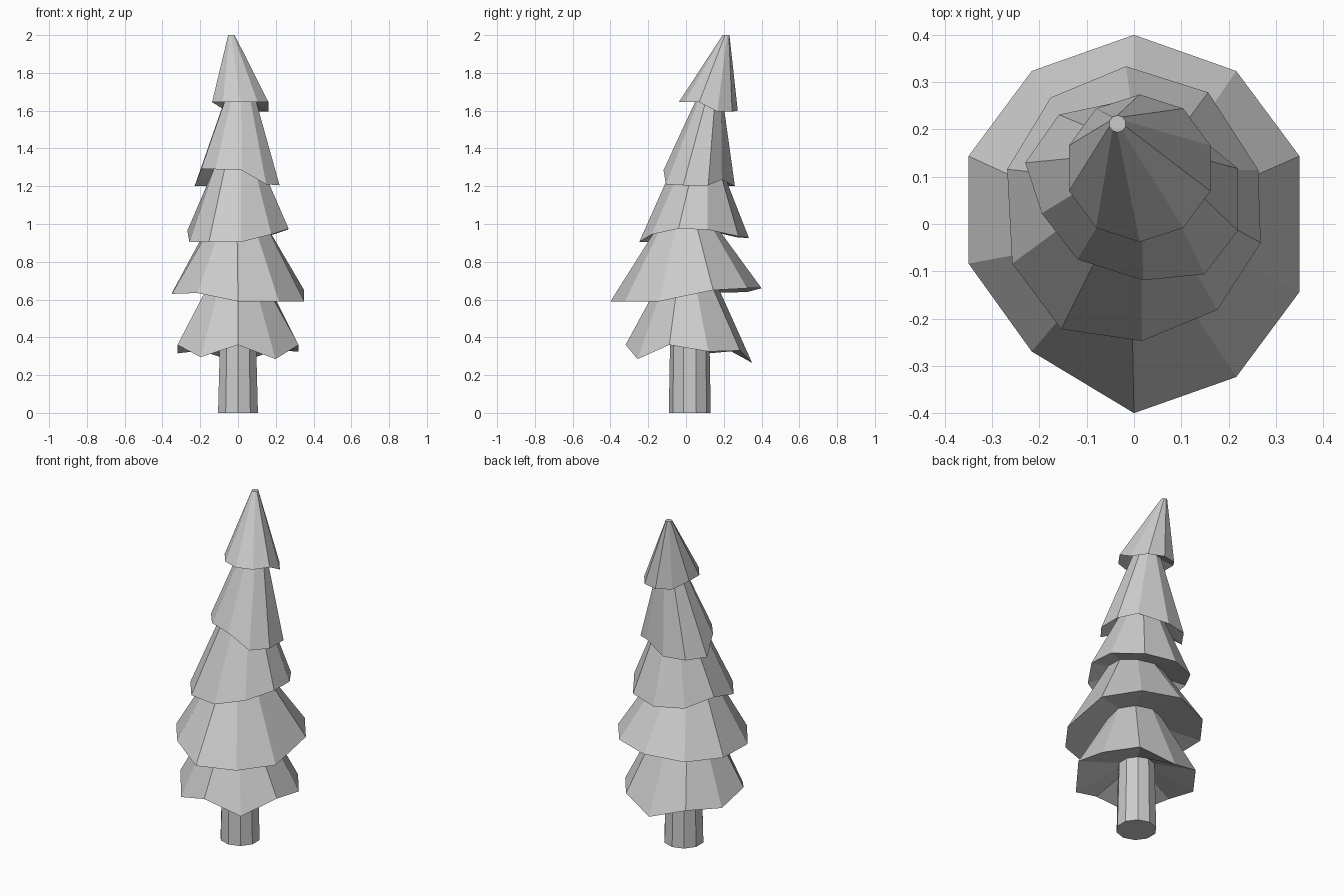
import bpy
import bmesh
from math import sin, cos, radians

SIDES = 10

if "Cube" in bpy.data.objects:
    bpy.data.objects.remove(bpy.data.objects["Cube"], do_unlink=True)

grey = bpy.data.materials.new("plain grey")
grey.use_nodes = True
colour = (0.6, 0.6, 0.6, 1)
grey.diffuse_color = colour
grey.node_tree.nodes["Principled BSDF"].inputs["Base Color"].default_value = colour


def ring(centre, radii, heights, twist=0, nudges=None):
    """Ten-sided ring, counted from the front round by the model's left."""
    points = []
    for i in range(SIDES):
        angle = radians(i * 360 / SIDES + twist)
        dx, dy = (nudges or {}).get(i, (0, 0))
        points.append((centre[0] + radii[0] * sin(angle) + dx,
                       centre[1] - radii[1] * cos(angle) + dy,
                       heights[i]))
    return points


def level(z):
    return [z] * SIDES


def softened(heights, lift):
    """Heights of the hidden neck under a skirt: half as wavy as its hem."""
    mean = sum(heights) / SIDES
    return [mean + (z - mean) * 0.5 + lift for z in heights]


def loft(name, rings, cap_bottom=False, cap_top=False):
    """Join successive rings with flat quads."""
    bm = bmesh.new()
    loops = [[bm.verts.new(p) for p in r] for r in rings]
    for low, high in zip(loops, loops[1:]):
        for i in range(SIDES):
            j = (i + 1) % SIDES
            bm.faces.new((low[i], low[j], high[j], high[i]))
    if cap_bottom:
        bm.faces.new(loops[0][::-1])
    if cap_top:
        bm.faces.new(loops[-1])
    mesh = bpy.data.meshes.new(name)
    bm.to_mesh(mesh)
    bm.free()
    mesh.materials.append(grey)
    obj = bpy.data.objects.new(name, mesh)
    bpy.context.collection.objects.link(obj)
    return obj


# Wavy hem heights of the five skirts, lowest first
hems = [
    [.36, .285, .36, .325, .33, .265, .33, .315, .36, .295],
    [.59, .59, .59, .65, .66, .66, .64, .635, .63, .635],
    [.905, .945, .975, .97, .935, .925, .93, .965, .905, .905],
    [1.285, 1.21, 1.205, 1.205, 1.235, 1.2, 1.2, 1.2, 1.29, 1.29],
    [1.645, 1.645, 1.645, 1.595, 1.595, 1.6, 1.61, 1.645, 1.645, 1.645],
]

# Hem outlines: centre, radii, twist and uneven corners
outlines = [
    ((0, .015), (.337, .335), 0, {}),
    ((0, 0), (.368, .4), 0, {2: (0, -.02), 3: (0, .02), 7: (0, .02),
                             8: (0, .04), 9: (0, .054)}),
    ((0, .043), (.277, .291), 3.5, {2: (0, -.01), 3: (.005, -.035),
                                    4: (.008, -.01), 8: (0, -.02),
                                    9: (-.005, -.02)}),
    ((-.005, .07), (.23, .19), 6, {1: (0, -.035), 2: (0, -.045),
                                   3: (.015, -.03), 4: (.02, -.045),
                                   6: (0, .02), 7: (0, .02),
                                   8: (.02, .03), 9: (0, .02)}),
    ((.012, .118), (.157, .156), 0, {}),
]

# Necks between the skirts, and the blunt tip
necks = [
    ring((0, 0), (.16, .155), softened(hems[1], .055)),
    ring((-.005, .003), (.156, .163), softened(hems[2], .05)),
    ring((.008, .066), (.135, .132), softened(hems[3], .055), 3),
    ring((.012, .127), (.082, .07), softened(hems[4], .03), 3),
    ring((-.035, .212), (.018, .018), level(2)),
]

# Trunk
trunk_top = ring((0, .02), (.1, .104), level(.4))
loft("trunk", [ring((0, .02), (.111, .111), level(0)), trunk_top], cap_bottom=True)

# Foliage skirts: underside, hem and sloping outside
below = trunk_top
for n, (hem, outline, neck) in enumerate(zip(hems, outlines, necks)):
    centre, radii, twist, nudges = outline
    loft(f"foliage_skirt_{n + 1}", [below, ring(centre, radii, hem, twist, nudges), neck],
         cap_top=(n == len(hems) - 1))
    below = neck
